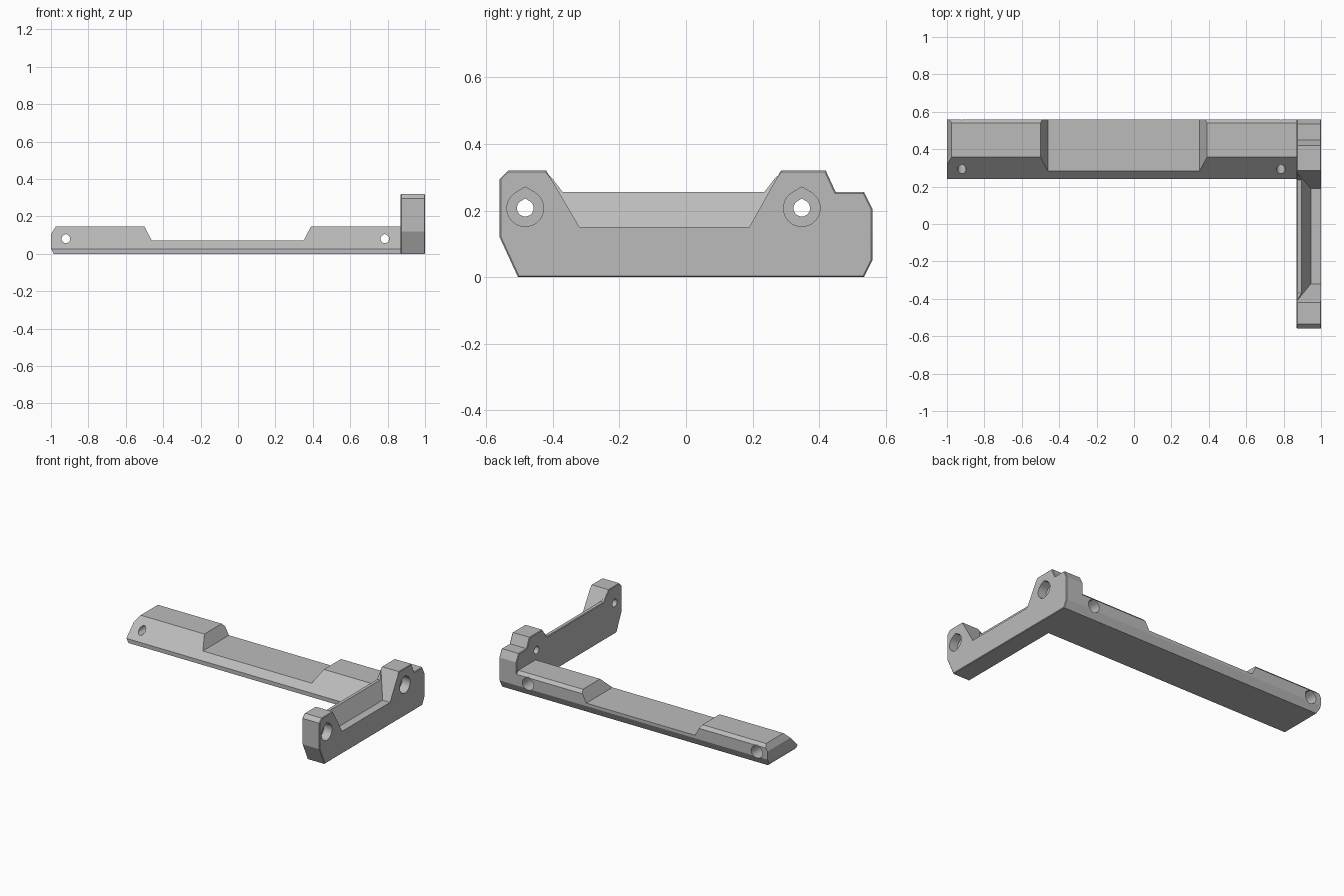
import bpy, bmesh, math
from mathutils import Vector

if "Cube" in bpy.data.objects:
    bpy.data.objects.remove(bpy.data.objects["Cube"])

grey = bpy.data.materials.new("plain grey")
grey.diffuse_color = (0.5, 0.5, 0.5, 1)
grey.use_nodes = True
grey.node_tree.nodes["Principled BSDF"].inputs["Base Color"].default_value = grey.diffuse_color


def make(name, bm):
    bmesh.ops.recalc_face_normals(bm, faces=bm.faces)
    mesh = bpy.data.meshes.new(name)
    bm.to_mesh(mesh)
    bm.free()
    mesh.materials.append(grey)
    ob = bpy.data.objects.new(name, mesh)
    bpy.context.collection.objects.link(ob)
    return ob


def prism(name, pts, axis, a, b, bevel=0):
    """Extrude a (y, z) outline along x, or an (x, z) outline along y."""
    place = (lambda p, d: (d, p[0], p[1])) if axis == "x" else (lambda p, d: (p[0], d, p[1]))
    bm = bmesh.new()
    rings = [[bm.verts.new(place(p, d)) for p in pts] for d in (a, b)]
    caps = [bm.faces.new(r) for r in rings]
    n = len(pts)
    for i in range(n):
        j = (i + 1) % n
        bm.faces.new((rings[0][i], rings[0][j], rings[1][j], rings[1][i]))
    if bevel:
        bmesh.ops.recalc_face_normals(bm, faces=bm.faces)
        edges = {e for f in caps for e in f.edges}
        bmesh.ops.bevel(bm, geom=list(edges), offset=bevel, segments=1, affect="EDGES")
    return make(name, bm)


def boolean(ob, tool, op="DIFFERENCE"):
    m = ob.modifiers.new("cut", "BOOLEAN")
    m.operation, m.object, m.solver = op, tool, "EXACT"
    bpy.context.view_layer.objects.active = ob
    bpy.ops.object.modifier_apply(modifier=m.name)
    bpy.data.objects.remove(tool)


def teardrop(u, z, r):
    """Round hole outline with a shallow peak on top."""
    arc = [math.radians(120 + 300 * i / 30) for i in range(31)]
    pts = [(u + r * math.cos(t), z + r * math.sin(t)) for t in arc]
    return pts + [(u, z + r * 1.155)]


# Long bar: side outline with the recess, intersected with its cross-section
bar = prism("long_bar", [(-0.985, 0), (0.88, 0), (0.88, 0.145), (0.39, 0.145),
                         (0.35, 0.07), (-0.46, 0.07), (-0.5, 0.145), (-0.975, 0.145),
                         (-1, 0.105), (-1, 0.03)], "y", 0.2, 0.6)
section = prism("section", [(0.24, 0), (0.535, 0), (0.56, 0.05), (0.56, 0.125),
                            (0.54, 0.145), (0.357, 0.145), (0.24, 0.027)], "x", -1.1, 1.1)
boolean(bar, section, "INTERSECT")

# Screw holes through the bar, counterbored from the back
for x in (-0.92, 0.785):
    boolean(bar, prism("hole", teardrop(x, 0.08, 0.023), "y", 0.1, 0.7))
    boolean(bar, prism("counterbore", teardrop(x, 0.08, 0.042), "y", 0.42, 0.7))

# End wall with two raised ears
wall = prism("end_wall", [(-0.505, 0), (0.535, 0), (0.56, 0.05), (0.56, 0.205),
                          (0.535, 0.255), (0.45, 0.255), (0.42, 0.32), (0.285, 0.32),
                          (0.235, 0.255), (-0.37, 0.255), (-0.42, 0.32), (-0.535, 0.32),
                          (-0.56, 0.295), (-0.56, 0.12)], "x", 0.87, 1.0, 0.004)

# Sloped pocket between the ears, open to the outer side
bm = bmesh.new()
for x, y, z in [(0.945, -0.32, 0.15), (0.945, 0.19, 0.15), (1.1, -0.32, 0.15), (1.1, 0.19, 0.15),
                (0.826, -0.467, 0.4), (0.826, 0.33, 0.4), (1.1, -0.467, 0.4), (1.1, 0.33, 0.4)]:
    bm.verts.new(Vector((x, y, z)))
bmesh.ops.convex_hull(bm, input=bm.verts)
boolean(wall, make("pocket", bm))

# Screw holes through the ears, counterbored from the outer side
for y in (-0.483, 0.348):
    boolean(wall, prism("hole", teardrop(y, 0.207, 0.025), "x", 0.7, 1.2))
    boolean(wall, prism("counterbore", teardrop(y, 0.207, 0.055), "x", 0.94, 1.2))

# Smooth the hole walls, keep the flat faces crisp
for ob in (bar, wall):
    bpy.ops.object.select_all(action="DESELECT")
    ob.select_set(True)
    bpy.context.view_layer.objects.active = ob
    bpy.ops.object.shade_smooth_by_angle(angle=math.radians(20))
